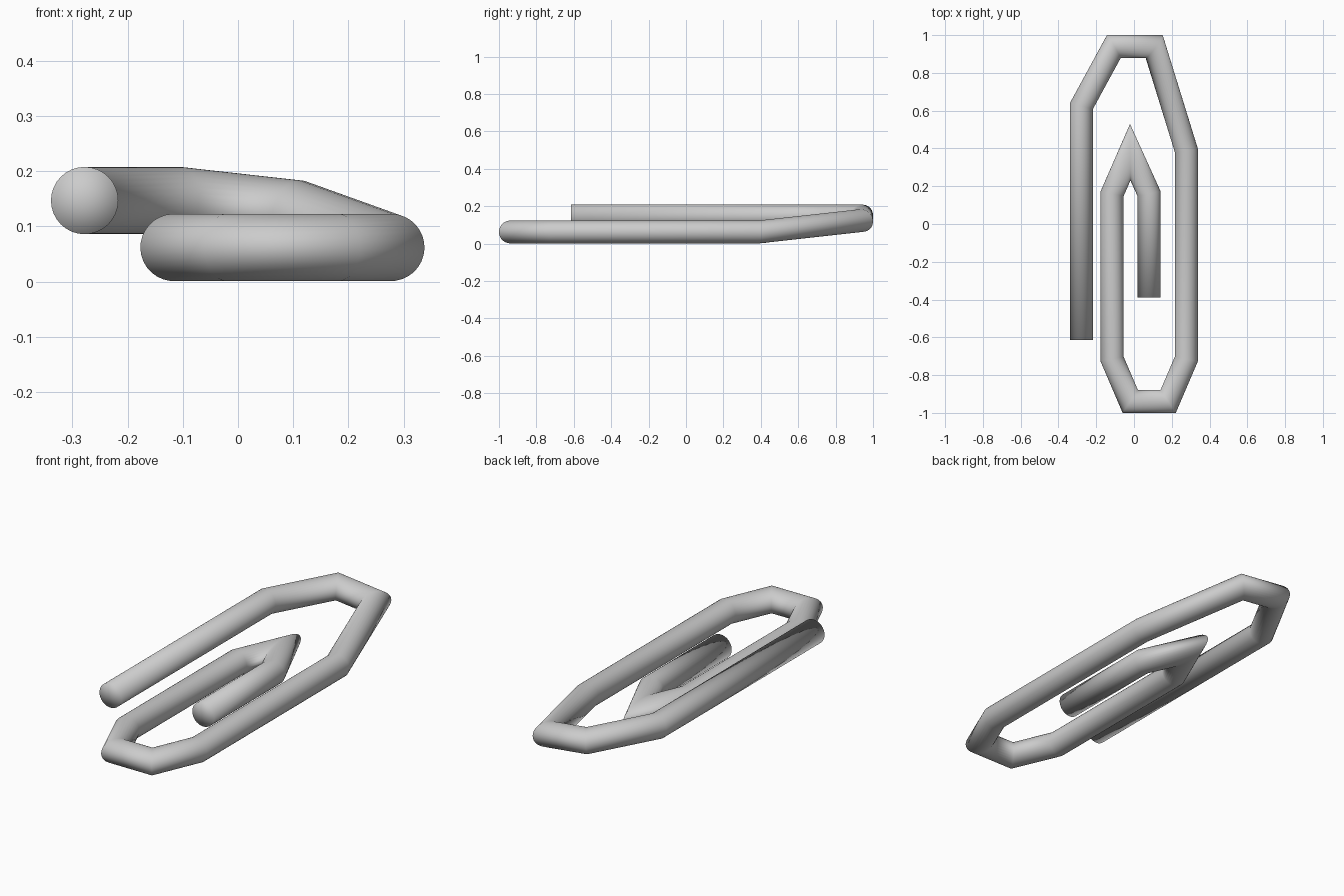
import bpy, bmesh, math
from mathutils import Vector

if "Cube" in bpy.data.objects:
    bpy.data.objects.remove(bpy.data.objects["Cube"])

R, SIDES = 0.061, 32

# Centre line of the bent wire, from the outer free end to the inner free end
PATH = [Vector(p) for p in (
    (-0.278, -0.615, 0.147), (-0.278, 0.625, 0.147), (-0.107, 0.939, 0.147),
    (0.107, 0.939, 0.123), (0.277, 0.39, 0.062), (0.277, -0.715, 0.062),
    (0.181, -0.939, 0.062), (-0.020, -0.939, 0.062), (-0.116, -0.715, 0.062),
    (-0.116, 0.16, 0.062), (-0.020, 0.38, 0.062), (0.080, 0.16, 0.062),
    (0.080, -0.39, 0.062))]


def mitred_wire(name, path):
    """Sweep a circle along the path with true mitre joints."""
    dirs = [(b - a).normalized() for a, b in zip(path, path[1:])]
    bm = bmesh.new()
    angles = [2 * math.pi * i / SIDES for i in range(SIDES)]
    ring = [path[0] + Vector((R * math.cos(a), 0, R * math.sin(a))) for a in angles]
    rings = [[bm.verts.new(c) for c in ring]]
    for i, p in enumerate(path[1:], 1):
        d = dirs[i - 1]
        n = (d + dirs[i]).normalized() if i < len(dirs) else d
        # slide the previous ring along the segment onto the mitre plane
        ring = [c + d * ((p - c).dot(n) / d.dot(n)) for c in ring]
        rings.append([bm.verts.new(c) for c in ring])
    for r0, r1 in zip(rings, rings[1:]):
        for j in range(SIDES):
            k = (j + 1) % SIDES
            bm.faces.new((r0[j], r0[k], r1[k], r1[j]))
    # end caps as fans
    for r, p in ((rings[0], path[0]), (rings[-1], path[-1])):
        c = bm.verts.new(p)
        for j in range(SIDES):
            bm.faces.new((r[j], r[(j + 1) % SIDES], c))
    bmesh.ops.recalc_face_normals(bm, faces=bm.faces[:])
    for f in bm.faces:
        f.smooth = True
    mesh = bpy.data.meshes.new(name)
    bm.to_mesh(mesh)
    bm.free()
    ob = bpy.data.objects.new(name, mesh)
    bpy.context.collection.objects.link(ob)
    return ob


# Paper clip wire
mitred_wire("paper_clip_wire", PATH)
